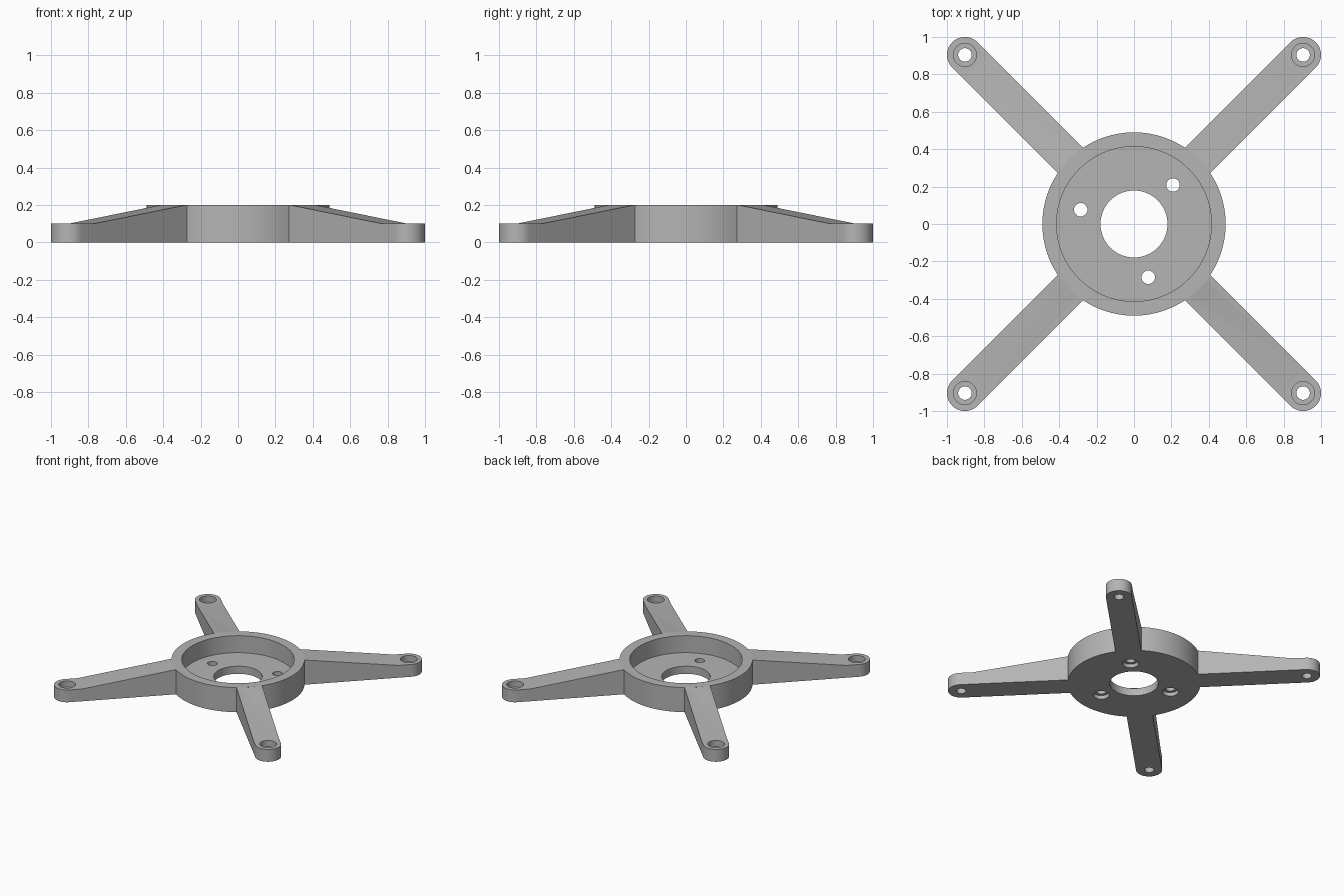
import bpy, bmesh, math
from mathutils import Matrix, Vector

if "Cube" in bpy.data.objects:
    bpy.data.objects.remove(bpy.data.objects["Cube"])

HUB_R, HUB_H, FLOOR = 0.49, 0.20, 0.062
ARM_HW, ARM_TIP = 0.096, 0.904 * math.sqrt(2)   # half width, distance of end hole
TIP_H = 0.10

grey = bpy.data.materials.new("grey")
grey.diffuse_color = (0.46, 0.46, 0.46, 1)
grey.use_nodes = True
grey.node_tree.nodes["Principled BSDF"].inputs["Base Color"].default_value = grey.diffuse_color


def finish(name, bm):
    bmesh.ops.recalc_face_normals(bm, faces=bm.faces)
    me = bpy.data.meshes.new(name)
    bm.to_mesh(me)
    bm.free()
    me.materials.append(grey)
    ob = bpy.data.objects.new(name, me)
    bpy.context.collection.objects.link(ob)
    return ob


def cylinder(name, r, z0, z1, x=0, y=0, n=48):
    bm = bmesh.new()
    bmesh.ops.create_cone(bm, cap_ends=True, segments=n, radius1=r, radius2=r, depth=z1 - z0,
                          matrix=Matrix.Translation((x, y, (z0 + z1) / 2)))
    return finish(name, bm)


def arm(name, angle):
    """Tapered arm with a rounded end, drawn along x and turned to its angle."""
    bm = bmesh.new()
    s0, s1, s2 = 0.44, HUB_R - 0.005, ARM_TIP - ARM_HW
    arc = [(ARM_TIP + ARM_HW * math.cos(a), ARM_HW * math.sin(a))
           for a in (math.pi * (i / 24 - 0.5) for i in range(25))]
    w = ARM_HW
    outline = [(s0, -w), (s1, -w), (s2, -w)] + arc + [(s2, w), (s1, w), (s0, w)]
    height = lambda s: HUB_H if s < s1 + 1e-4 else TIP_H
    low = [bm.verts.new((s, t, 0)) for s, t in outline]
    top = [bm.verts.new((s, t, height(s))) for s, t in outline]
    n = len(outline)
    for i in range(n):
        j = (i + 1) % n
        bm.faces.new((low[i], low[j], top[j], top[i]))
    bm.faces.new(low[::-1])
    bm.faces.new((top[0], top[1], top[n - 2], top[n - 1]))      # flat root
    bm.faces.new((top[1], top[2], top[n - 3], top[n - 2]))      # slope
    bm.faces.new(top[2:n - 2])                                  # flat end
    bm.transform(Matrix.Rotation(angle, 4, 'Z'))
    return finish(name, bm)


def combine(target, other, operation):
    m = target.modifiers.new(operation.lower(), 'BOOLEAN')
    m.operation, m.object, m.solver = operation, other, 'EXACT'
    bpy.context.view_layer.objects.active = target
    bpy.ops.object.modifier_apply(modifier=m.name)
    bpy.data.objects.remove(other)


# Hub disc with four arms
bracket = cylinder("mounting_bracket", HUB_R, 0, HUB_H, n=128)
diagonals = [math.radians(45 + 90 * i) for i in range(4)]
for a in diagonals:
    combine(bracket, arm("arm", a), 'UNION')

# Round recess and centre opening
cuts = [cylinder("recess_cut", 0.414, FLOOR, 0.4, n=128),
        cylinder("centre_cut", 0.179, -0.1, 0.4, n=96)]

# Counterbored screw holes at the arm ends, opening upwards
for a in diagonals:
    x, y = ARM_TIP * math.cos(a), ARM_TIP * math.sin(a)
    cuts += [cylinder("end_hole_cut", 0.036, -0.1, 0.3, x, y),
             cylinder("end_bore_cut", 0.062, 0.05, 0.3, x, y)]

# Three hub screw holes, counterbored from below
for deg in (45, 165, 285):
    a = math.radians(deg)
    x, y = 0.295 * math.cos(a), 0.295 * math.sin(a)
    cuts += [cylinder("hub_hole_cut", 0.036, -0.1, 0.3, x, y),
             cylinder("hub_bore_cut", 0.06, -0.1, 0.03, x, y)]

for c in cuts:
    combine(bracket, c, 'DIFFERENCE')

# Smooth round walls, sharp edges kept
bpy.ops.object.select_all(action='DESELECT')
bracket.select_set(True)
bpy.context.view_layer.objects.active = bracket
bpy.ops.object.shade_smooth_by_angle(angle=math.radians(30))
